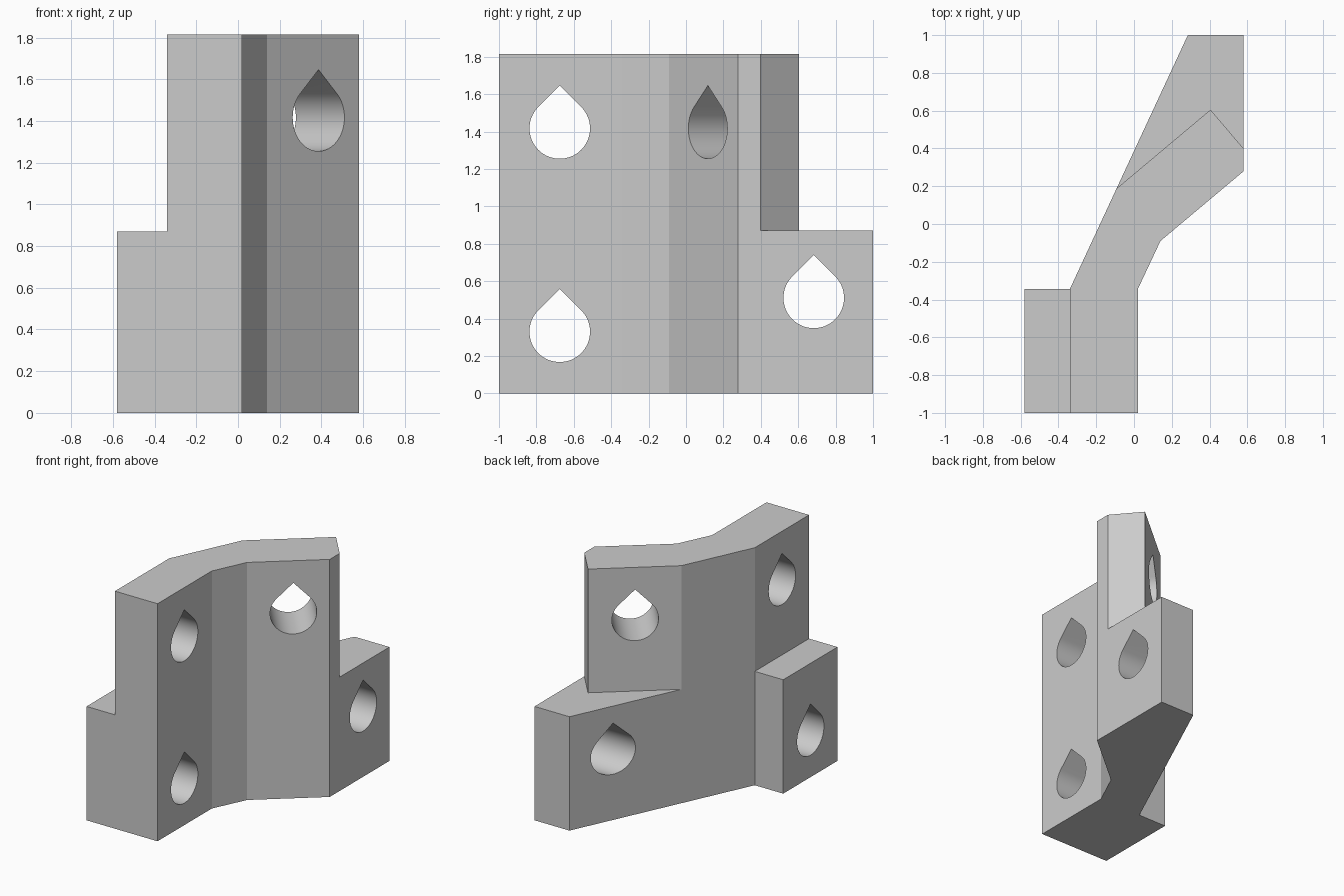
import bpy, bmesh
from math import sin, cos, pi, radians
from mathutils import Vector

if "Cube" in bpy.data.objects:
    bpy.data.objects.remove(bpy.data.objects["Cube"], do_unlink=True)

STEP, TOP, RADIUS = 0.87, 1.815, 0.162

grey = bpy.data.materials.new("plain_grey")
grey.use_nodes = True
grey.diffuse_color = (0.6, 0.6, 0.6, 1)
grey.node_tree.nodes["Principled BSDF"].inputs["Base Color"].default_value = (0.6, 0.6, 0.6, 1)


def prism(name, points, sweep):
    """Solid made by sweeping a closed 3D outline along a vector."""
    bm = bmesh.new()
    face = bm.faces.new([bm.verts.new(p) for p in points])
    new = bmesh.ops.extrude_face_region(bm, geom=[face])["geom"]
    bmesh.ops.translate(bm, vec=sweep, verts=[v for v in new if isinstance(v, bmesh.types.BMVert)])
    bmesh.ops.recalc_face_normals(bm, faces=bm.faces)
    mesh = bpy.data.meshes.new(name)
    bm.to_mesh(mesh)
    bm.free()
    mesh.materials.append(grey)
    ob = bpy.data.objects.new(name, mesh)
    bpy.context.collection.objects.link(ob)
    return ob


def upright(name, outline, low, high):
    return prism(name, [(x, y, low) for x, y in outline], Vector((0, 0, high - low)))


def teardrop(name, centre, axis, length):
    """Horizontal hole cutter: a round bore with a pointed roof."""
    side = Vector((-axis.y, axis.x, 0))
    steps = 48
    angles = [radians(135) + radians(270) * i / steps for i in range(steps + 1)]
    profile = [(RADIUS * cos(a), RADIUS * sin(a)) for a in angles]
    profile.append((0, RADIUS * 2 ** 0.5))
    return prism(name, [centre + side * u + Vector((0, 0, v)) for u, v in profile], axis * length)


# Bent bracket at full height
bracket = upright("bent_bracket", [
    (-0.58, -1), (0.02, -1), (0.02, -0.345), (0.14, -0.09), (0.58, 0.279),
    (0.58, 1), (0.285, 1), (-0.34, -0.345), (-0.58, -0.345)], 0, TOP)

# Steps removed from the upper half, then the four bores
x_axis = Vector((1, 0, 0))
slant = Vector((-sin(radians(40)), cos(radians(40)), 0))
cutters = [
    upright("side_step_cutter", [(-0.8, -1.2), (-0.34, -1.2), (-0.34, -0.2), (-0.8, -0.2)], STEP, 2),
    upright("back_step_cutter", [
        (-0.34, -0.02), (0.405, 0.605), (0.75, 0.2), (0.75, 1.2), (-0.34, 1.2)], STEP, 2),
    teardrop("lower_front_bore", Vector((-0.8, -0.675, 0.33)), x_axis, 1),
    teardrop("upper_front_bore", Vector((-0.8, -0.675, 1.417)), x_axis, 1),
    teardrop("rear_bore", Vector((-0.2, 0.683, 0.511)), x_axis, 1),
    teardrop("slanted_bore", Vector((0.387, 0.116, 1.417)) - slant * 0.2, slant, 0.8),
]

bpy.ops.object.select_all(action="DESELECT")
bpy.context.view_layer.objects.active = bracket
bracket.select_set(True)
for cutter in cutters:
    cut = bracket.modifiers.new(cutter.name, "BOOLEAN")
    cut.operation = "DIFFERENCE"
    cut.solver = "EXACT"
    cut.object = cutter
    bpy.ops.object.modifier_apply(modifier=cut.name)
    bpy.data.objects.remove(cutter, do_unlink=True)

# Smooth bores, crisp bends
bpy.ops.object.shade_smooth_by_angle(angle=radians(15))
